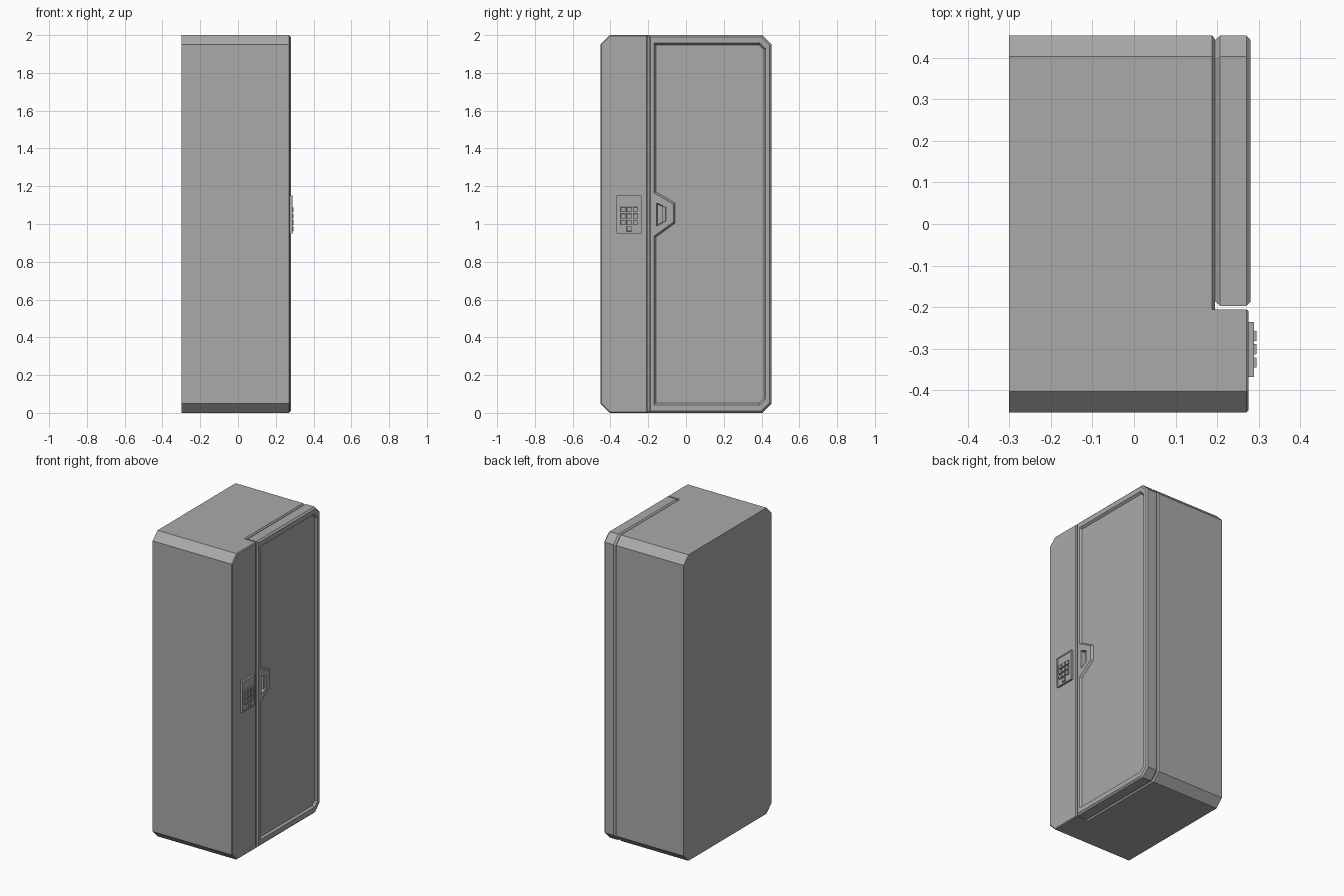
import bpy, bmesh
from mathutils import Vector

cube = bpy.data.objects.get("Cube")
if cube:
    bpy.data.objects.remove(cube, do_unlink=True)

grey = bpy.data.materials.new("cabinet grey")
grey.use_nodes = True
grey.diffuse_color = (0.4, 0.4, 0.4, 1)
grey.node_tree.nodes["Principled BSDF"].inputs["Base Color"].default_value = (0.4, 0.4, 0.4, 1)


def inset(outline, amount):
    """Move every edge of a counter-clockwise outline inward."""
    pts = [Vector(p) for p in outline]
    result = []
    for i, p in enumerate(pts):
        a = (p - pts[i - 1]).normalized()
        b = (pts[(i + 1) % len(pts)] - p).normalized()
        na, nb = Vector((-a.y, a.x)), Vector((-b.y, b.x))
        result.append(p + (na + nb) * amount / (1 + na.dot(nb)))
    return result


def rect(y0, y1, z0, z1):
    return [(y0, z0), (y1, z0), (y1, z1), (y0, z1)]


def loft(name, rings):
    """Skin (x, yz outline) rings and cap both ends."""
    bm = bmesh.new()
    loops = [[bm.verts.new((x, p[0], p[1])) for p in outline] for x, outline in rings]
    for low, high in zip(loops, loops[1:]):
        for i in range(len(low)):
            j = (i + 1) % len(low)
            bm.faces.new((low[i], low[j], high[j], high[i]))
    bm.faces.new(loops[0][::-1])
    bm.faces.new(loops[-1])
    mesh = bpy.data.meshes.new(name)
    bm.to_mesh(mesh)
    bm.free()
    mesh.materials.append(grey)
    obj = bpy.data.objects.new(name, mesh)
    bpy.context.collection.objects.link(obj)
    return obj


W, H, C = 0.453, 2.0, 0.05   # half depth, height, corner chamfer

# Main cabinet, with a chamfer that forms the groove behind the door
body = [(-W + C, 0), (W - C, 0), (W, C), (W, H - C),
        (W - C, H), (-W + C, H), (-W, H - C), (-W, C)]
loft("cabinet_body", [(-0.3, body), (0.188, body), (0.195, inset(body, 0.009))])

# Fixed strip beside the door
strip = [(-W + C, 0), (-0.205, 0), (-0.205, H), (-W + C, H), (-W, H - C), (-W, C)]
loft("lock_strip", [(0.18, strip), (0.27, strip), (0.275, inset(strip, 0.005))])

# Door with a recessed panel that steps around the handle
bump = (1.165, 1.105, 1.01, 0.935)
left = -0.197
door = [(left, 0), (W - C, 0), (W, C), (W, H - C), (W - C, H), (left, H)]
door += [(left, z) for z in bump]
lo, hi, edge, cut = 0.042, 1.958, 0.422, 0.03
panel = [(-0.17, lo), (edge - cut, lo), (edge, lo + cut), (edge, hi - cut),
         (edge - cut, hi), (-0.17, hi)]
panel += [(y, z) for y, z in zip((-0.17, -0.067, -0.067, -0.17), bump)]
door_obj = loft("door", [(0.194, inset(door, 0.012)), (0.207, door), (0.27, door),
                         (0.28, inset(door, 0.01)), (0.28, panel),
                         (0.267, inset(panel, 0.01))])

# Handle pocket with a grip inside
pocket = [(-0.158, 0.985), (-0.104, 1.015), (-0.104, 1.09), (-0.158, 1.115)]
cutter = loft("handle_cutter", [(0.25, inset(pocket, 0.006)), (0.3, pocket)])
cutter.hide_render = True
cutter.hide_viewport = True
cutter.display_type = 'WIRE'
mod = door_obj.modifiers.new("handle pocket", 'BOOLEAN')
mod.operation = 'DIFFERENCE'
mod.solver = 'EXACT'
mod.object = cutter
loft("handle_grip", [(0.245, rect(-0.126, -0.104, 1.01, 1.095)),
                     (0.272, rect(-0.126, -0.104, 1.01, 1.095))])

# Keypad plate with a slim rim
plate = rect(-0.368, -0.236, 0.95, 1.15)
face = inset(plate, 0.009)
loft("keypad_plate", [(0.27, plate), (0.289, plate), (0.289, face), (0.286, face)])

# Three rows of three keys and a single key below
for row in range(4):
    for col in range(3):
        if row == 3 and col != 1:
            continue
        y = -0.333 + col * 0.032
        z = 1.076 - row * 0.034
        loft(f"key_{row + 1}_{col + 1}",
             [(0.284, rect(y - 0.013, y + 0.013, z - 0.013, z + 0.013)),
              (0.294, rect(y - 0.012, y + 0.012, z - 0.012, z + 0.012))])
